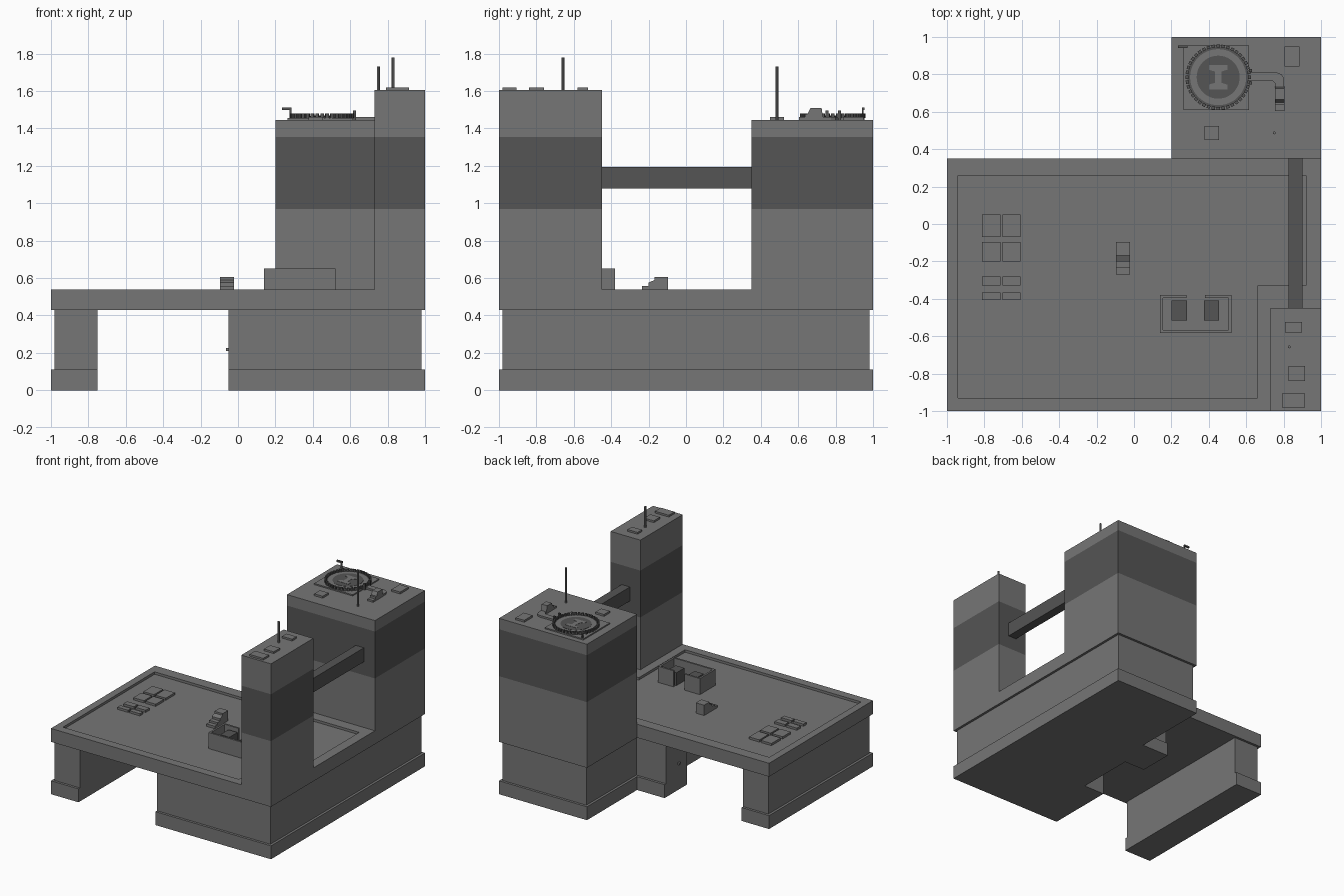
import bpy, bmesh, math
from mathutils import Matrix

cube = bpy.data.objects.get("Cube")
if cube:
    bpy.data.objects.remove(cube)


def material(name, value):
    m = bpy.data.materials.new(name)
    m.use_nodes = True
    col = (value, value, value, 1)
    m.diffuse_color = col
    m.node_tree.nodes["Principled BSDF"].inputs["Base Color"].default_value = col
    return m


LIGHT = material("light grey", 0.18)
DARK = material("dark grey", 0.09)


def finish(name, bm, *mats):
    bmesh.ops.recalc_face_normals(bm, faces=bm.faces)
    me = bpy.data.meshes.new(name)
    bm.to_mesh(me)
    bm.free()
    for m in mats:
        me.materials.append(m)
    ob = bpy.data.objects.new(name, me)
    bpy.context.collection.objects.link(ob)
    return ob


def prism(name, layers, mats=(LIGHT,), dark=None):
    """Skin a stack of (z, outline) layers; faces between the dark heights use slot 1."""
    bm = bmesh.new()
    loops = [[bm.verts.new((x, y, z)) for x, y in pts] for z, pts in layers]
    n = len(loops[0])
    for a, b in zip(loops, loops[1:]):
        for i in range(n):
            j = (i + 1) % n
            f = bm.faces.new((a[i], a[j], b[j], b[i]))
            if dark and dark[0] < f.calc_center_median().z < dark[1]:
                f.material_index = 1
    bm.faces.new(loops[0][::-1])
    bm.faces.new(loops[-1])
    return finish(name, bm, *mats)


def rect(x0, x1, y0, y1):
    return [(x0, y0), (x1, y0), (x1, y1), (x0, y1)]


def box(name, x0, x1, y0, y1, z0, z1, mat=LIGHT):
    return prism(name, [(z0, rect(x0, x1, y0, y1)), (z1, rect(x0, x1, y0, y1))], (mat,))


def side_profile(name, x0, x1, pts):
    """Extrude a (y, z) profile along x."""
    bm = bmesh.new()
    f = bm.faces.new([bm.verts.new((x0, y, z)) for y, z in pts])
    r = bmesh.ops.extrude_face_region(bm, geom=[f])
    bmesh.ops.translate(bm, verts=[v for v in r["geom"] if isinstance(v, bmesh.types.BMVert)],
                        vec=(x1 - x0, 0, 0))
    return finish(name, bm, LIGHT)


def disc(name, x, y, r, z0, z1, mat, sides=48):
    pts = [(x + r * math.cos(2 * math.pi * i / sides), y + r * math.sin(2 * math.pi * i / sides))
           for i in range(sides)]
    return prism(name, [(z0, pts), (z1, pts)], (mat,))


# Plinth and recessed lower walls, main block with a rear doorway notch
notch = [(-.05, .06), (.14, .06), (.14, -.43), (-.05, -.43)]


def main_outline(d):
    return [(-.05, -1 + d), (1 - d, -1 + d), (1 - d, 1 - d), (.2 + d, 1 - d),
            (.2 + d, .35 - d), (-.05, .35 - d)] + notch


def pier_outline(d):
    return rect(-1 + d, -.75, -1 + d, .35 - d)


for name, outline in (("main_base", main_outline), ("side_pier", pier_outline)):
    prism(name, [(0, outline(0)), (.11, outline(0)), (.11, outline(.02)), (.43, outline(.02))])
box("door_handle", -.065, -.05, .16, .18, .21, .225)

# Deck with a sunken roof floor
FLOOR = .52
deck = box("deck", -1, 1, -1, .35, .43, .54)
outline = [(-.94, -.93), (.66, -.93), (.66, -.33), (.92, -.33), (.92, .26), (-.94, .26)]
cutter = prism("deck_cutter", [(FLOOR, outline), (.6, outline)])
cutter.hide_render = True
mod = deck.modifiers.new("recess", "BOOLEAN")
mod.operation, mod.solver, mod.object = "DIFFERENCE", "EXACT", cutter
bpy.context.view_layer.objects.active = deck
bpy.ops.object.modifier_apply(modifier="recess")
bpy.data.objects.remove(cutter)

# Towers with dark bands, and the bridge between them
for name, r, z0, z1 in (("front_tower", rect(.73, 1, -1, -.45), .54, 1.605),
                        ("back_tower", rect(.2, 1, .35, 1), .43, 1.445)):
    prism(name, [(z, r) for z in (z0, .97, 1.355, z1)], (LIGHT, DARK), (.97, 1.355))
box("bridge", .825, .9, -.45, .35, 1.08, 1.195, DARK)

# Flat roof panels on the deck
for y0, y1 in ((-.07, .05), (-.2, -.095), (-.33, -.28), (-.405, -.365)):
    for x0, x1 in ((-.812, -.715), (-.702, -.608)):
        box("roof_panel", x0, x1, y0, y1, FLOOR, .538)

# Stepped roof exit
side_profile("roof_exit", -.097, -.022,
             [(-.27, FLOOR), (-.27, .54), (-.235, .54), (-.235, .557), (-.2, .557), (-.2, .575),
              (-.168, .59), (-.168, .605), (-.097, .605), (-.097, FLOOR)])

# Machine enclosure: thin walls open in the middle of the back, two dark units inside
T = .015
wall = [(.28, -.38), (.14, -.38), (.14, -.582), (.52, -.582), (.52, -.38), (.38, -.38),
        (.38, -.38 - T), (.52 - T, -.38 - T), (.52 - T, -.582 + T), (.14 + T, -.582 + T),
        (.14 + T, -.38 - T), (.28, -.38 - T)]
prism("enclosure_wall", [(FLOOR, wall), (.652, wall)])
for x0, x1 in ((.2, .283), (.375, .455)):
    box("machine_unit", x0, x1, -.515, -.41, FLOOR, .625, DARK)

# Roof boxes and antennas on the towers
for x0, x1, y0, y1 in ((.807, .898, -.58, -.523), (.825, .913, -.84, -.76), (.79, .915, -.98, -.905)):
    box("front_roof_box", x0, x1, y0, y1, 1.605, 1.62)
for x0, x1, y0, y1 in ((.378, .455, .45, .525), (.805, .885, .842, .95)):
    box("back_roof_box", x0, x1, y0, y1, 1.445, 1.461)
disc("front_antenna", .83, -.657, .008, 1.605, 1.778, LIGHT, 8)
disc("back_antenna", .75, .487, .008, 1.445, 1.732, LIGHT, 8)

# Helipad: square base, dark disc, light ring, centre mark
PX, PY = .45, .785
box("helipad_base", .265, .615, .61, .955, 1.445, 1.455)
disc("helipad_disc", PX, PY, .165, 1.455, 1.462, DARK)
disc("helipad_ring", PX, PY, .15, 1.462, 1.465, LIGHT)
disc("helipad_centre", PX, PY, .115, 1.465, 1.467, DARK)
mark = [(-.05, -.065), (.05, -.065), (.05, -.04), (.018, -.03), (.018, .03), (.05, .04),
        (.05, .065), (-.05, .065), (-.05, .04), (-.018, .03), (-.018, -.03), (-.05, -.04)]
mark = [(PX + x, PY + y) for x, y in mark]
prism("helipad_mark", [(1.467, mark), (1.469, mark)])

# Segmented guard rail round the pad
bm = bmesh.new()
for i in range(40):
    a = 2 * math.pi * i / 40
    bmesh.ops.create_cube(bm, size=1, matrix=Matrix.Translation((PX, PY, 1.468))
                          @ Matrix.Rotation(a, 4, "Z") @ Matrix.Translation((.167, 0, 0))
                          @ Matrix.Diagonal((.016, .018, .022, 1)))
finish("helipad_rail", bm, DARK)

# Gate posts and curved walkway leading to a stair exit
for y in (.755, .82):
    box("gate_post", .615, .63, y - .008, y + .008, 1.445, 1.495, DARK)
path = [(.615, .765), (.74, .765), (.757, .75), (.757, .725), (.803, .725), (.803, .775),
        (.79, .8), (.765, .81), (.615, .81)]
prism("walkway", [(1.445, path), (1.46, path)])
side_profile("stair_exit", .755, .805,
             [(.605, 1.445), (.605, 1.46), (.635, 1.46), (.635, 1.478), (.65, 1.478),
              (.665, 1.508), (.725, 1.508), (.735, 1.445)])

# Windsock beside the pad
box("windsock_pole", .275, .285, .94, .95, 1.445, 1.51, DARK)
box("windsock", .235, .285, .94, .955, 1.498, 1.511, DARK)
